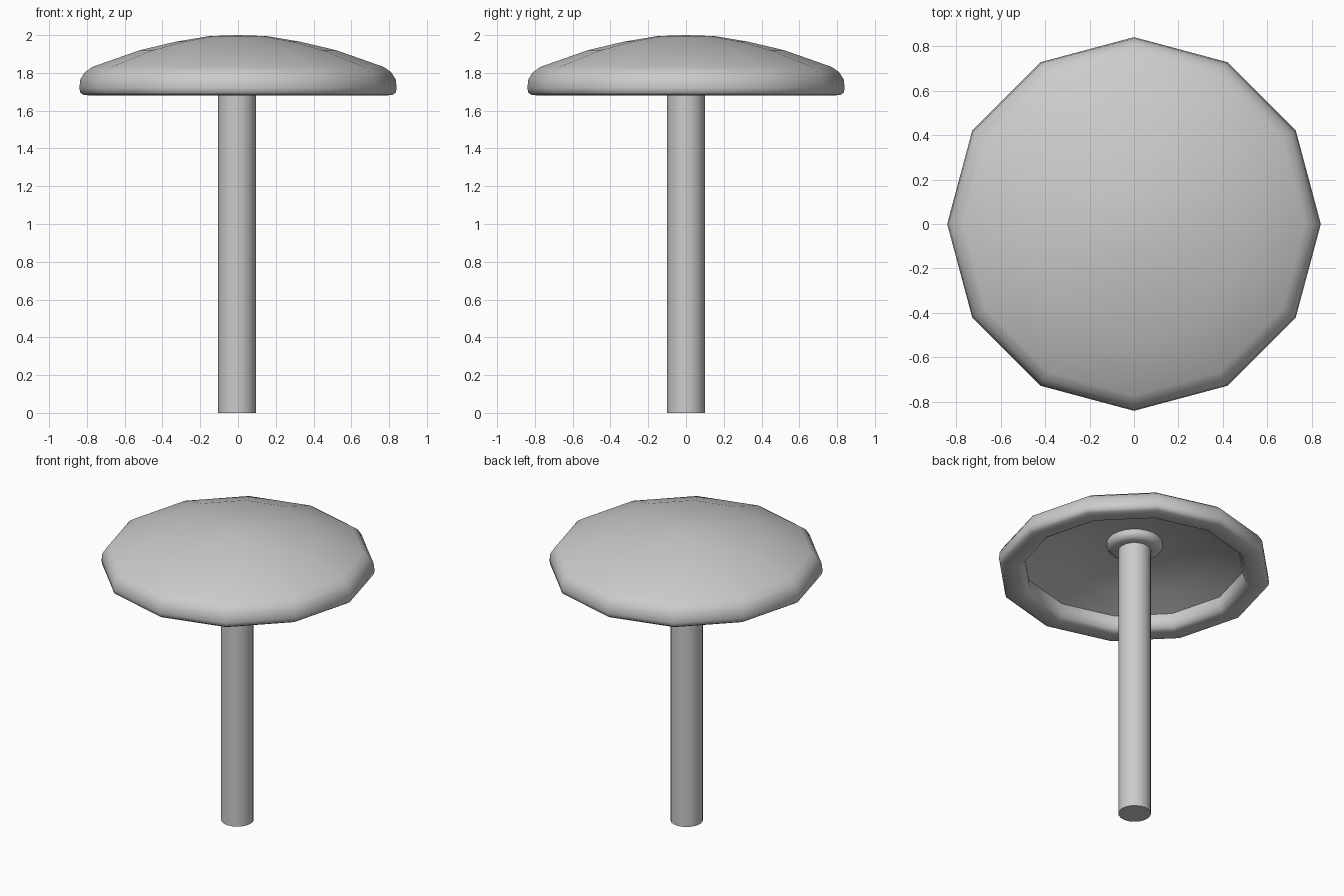
import bpy, bmesh
from math import cos, sin, pi, radians

if "Cube" in bpy.data.objects:
    bpy.data.objects.remove(bpy.data.objects["Cube"])


def lathe(name, profile, sides, x=0.0, angle=50):
    """Revolve (radius, z) points about the z axis; radius 0 makes a pole."""
    bm = bmesh.new()
    rings = []
    for r, z in profile:
        if r == 0:
            rings.append([bm.verts.new((0, 0, z))] * sides)
        else:
            rings.append([bm.verts.new((r * cos(2 * pi * i / sides), r * sin(2 * pi * i / sides), z))
                          for i in range(sides)])
    for a, b in zip(rings, rings[1:]):
        for i in range(sides):
            j = (i + 1) % sides
            corners = list(dict.fromkeys((a[i], a[j], b[j], b[i])))
            bm.faces.new(corners)
    bmesh.ops.recalc_face_normals(bm, faces=bm.faces)
    mesh = bpy.data.meshes.new(name)
    bm.to_mesh(mesh)
    bm.free()
    obj = bpy.data.objects.new(name, mesh)
    obj.location.x = x
    bpy.context.collection.objects.link(obj)
    bpy.ops.object.select_all(action='DESELECT')
    obj.select_set(True)
    bpy.context.view_layer.objects.active = obj
    bpy.ops.object.shade_smooth_by_angle(angle=radians(angle))
    return obj


# Twelve-sided domed canopy with a rolled rim, hollow underside and centre collar
canopy = [(0, 2.0), (0.15, 1.995), (0.33, 1.965), (0.52, 1.92), (0.77, 1.832),
          (0.81, 1.805), (0.835, 1.765), (0.84, 1.72), (0.835, 1.695), (0.815, 1.682),
          (0.72, 1.68), (0.695, 1.695), (0.68, 1.735), (0.685, 1.785),
          (0.50, 1.855), (0.33, 1.895), (0.18, 1.915)]
lathe("canopy", canopy + [(0, 1.92)], 12)

# Rounded collar where the post meets the canopy
lathe("collar", [(0, 1.93), (0.17, 1.93), (0.172, 1.89), (0.155, 1.868),
                 (0.13, 1.86), (0, 1.86)], 24, -0.005)

# Round post
lathe("post", [(0, 0), (0.1, 0), (0.1, 1.92), (0, 1.92)], 20, -0.005)
